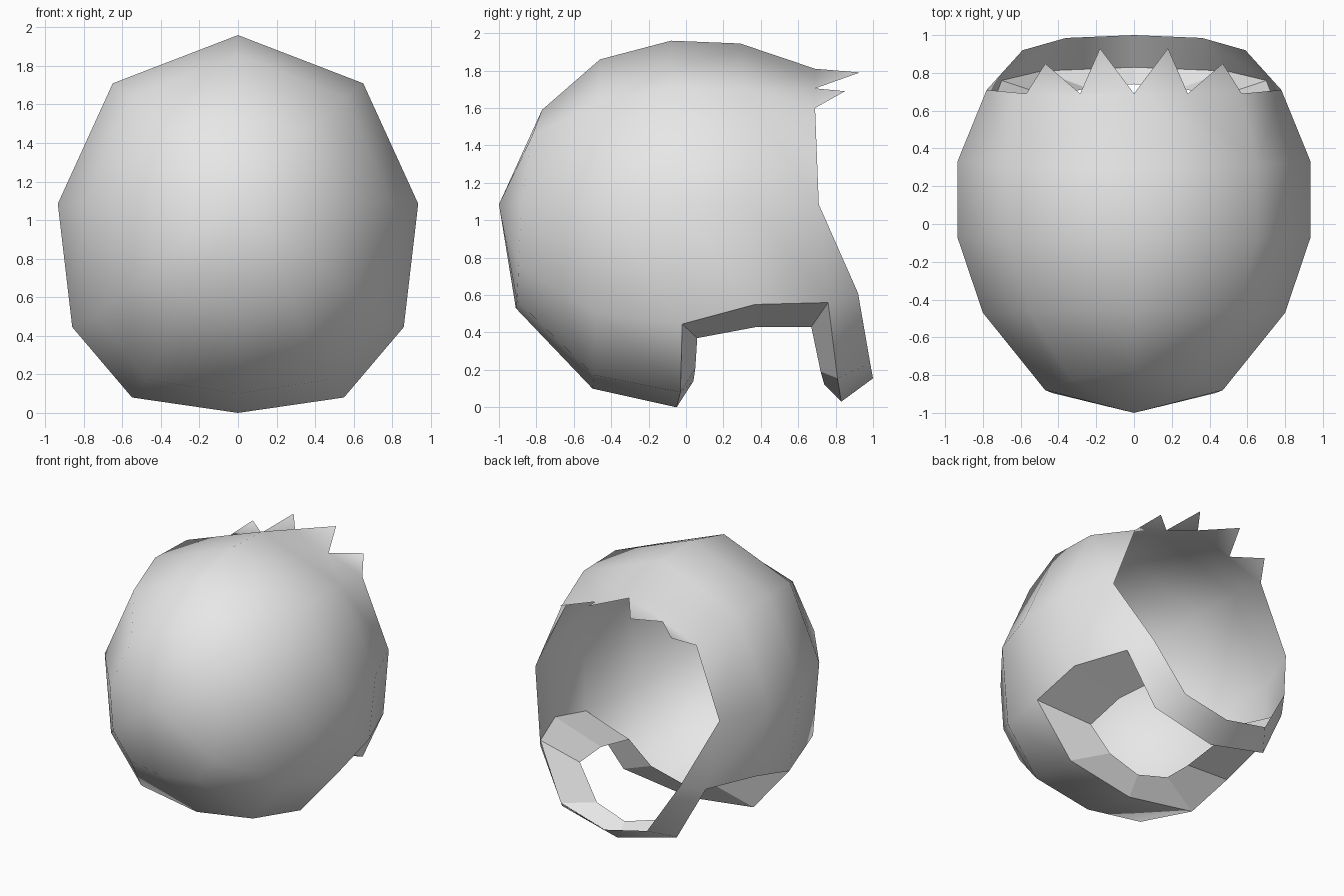
import bpy
import bmesh

if "Cube" in bpy.data.objects:
    bpy.data.objects.remove(bpy.data.objects["Cube"])

MID_Z = 1.085  # height of the widest line

grey = bpy.data.materials.new("light grey")
grey.diffuse_color = (0.8, 0.8, 0.8, 1.0)
grey.use_nodes = True
grey.node_tree.nodes["Principled BSDF"].inputs["Base Color"].default_value = grey.diffuse_color


def half_ring(width, z_top, z_bot, y_top, y_mid, y_bot):
    """Right half of a ten-sided ring around the y axis, from top to bottom."""
    up, down = z_top - MID_Z, MID_Z - z_bot
    return [
        (0, y_top, z_top),
        (0.695 * width, (y_top + y_mid) / 2, MID_Z + 0.714 * up),
        (width, y_mid, MID_Z),
        (0.92 * width, y_mid + (y_bot - y_mid) * 0.5, MID_Z - 0.59 * down),
        (0.59 * width, y_mid + (y_bot - y_mid) * 0.8, MID_Z - 0.926 * down),
        (0, y_bot, z_bot),
    ]


def make_part(name, faces, smooth):
    """Build the right half from corner lists, then mirror it across x."""
    bm = bmesh.new()
    for corners in faces:
        bm.faces.new([bm.verts.new(p) for p in corners]).smooth = smooth
    bmesh.ops.remove_doubles(bm, verts=bm.verts[:], dist=0.001)
    mesh = bpy.data.meshes.new(name)
    bm.to_mesh(mesh)
    bm.free()
    mesh.materials.append(grey)
    obj = bpy.data.objects.new(name, mesh)
    bpy.context.collection.objects.link(obj)
    mirror = obj.modifiers.new("mirror", 'MIRROR')
    mirror.use_axis[0] = True
    mirror.use_clip = True
    mirror.merge_threshold = 0.001


def bridge(a, b, start, end):
    return [(a[i], a[i + 1], b[i + 1], b[i]) for i in range(start, end)]


# Rings from the closed front towards the open back
pole = (0, -1.0, MID_Z)
r1 = half_ring(0.47, 1.59, 0.53, -0.77, -0.88, -0.91)
r2 = half_ring(0.80, 1.86, 0.10, -0.46, -0.47, -0.50)
r3 = half_ring(0.935, 1.96, 0.0, -0.08, -0.07, -0.05)
r3[3], r3[4] = (0.86, -0.02, 0.445), (0.55, -0.03, 0.08)
r4 = half_ring(0.935, 1.945, 0.18, 0.29, 0.33, 0.41)
r4[3] = (0.85, 0.37, 0.55)
# Edge ring of the face opening, with the lower part behind the neck hole
r5 = half_ring(0.78, 1.81, 0.2, 0.69, 0.71, 0.81)
r5[1] = (0.57, 0.69, 1.60)
r5[3:] = [(0.70, 0.76, 0.56), (0.49, 0.81, 0.155), (0, 0.83, 0.03)]
chin = r5[:3] + [(0.59, 0.92, 0.61), (0.36, 0.985, 0.235), (0, 1.0, 0.155)]

# Rounded shell
shell = [(pole, r1[i + 1], r1[i]) for i in range(5)]
shell += bridge(r1, r2, 0, 5) + bridge(r2, r3, 0, 5)
shell += bridge(r3, r4, 0, 3) + bridge(r4, r5, 1, 3)
brow = (0.285, 0.69, 1.705)
shell.append((r4[0], r4[1], r5[1], brow, r5[0]))

# Chin strap below the face opening
shell.append((r5[2], r5[3], chin[3]))
shell += bridge(r5, chin, 3, 5)

# Pointed fringe over the face opening
shell.append((r5[0], brow, (0.18, 0.93, 1.79)))
shell.append((brow, r5[1], (0.47, 0.85, 1.69)))
make_part("shell", shell, True)

# Flat-faced rim turned in around the neck hole
outer = [r3[5], r3[4], r3[3], r4[3], r5[3], r5[4], r5[5]]
inner = [(0, 0.04, 0.14), (0.26, 0.05, 0.21), (0.44, 0.06, 0.37),
         (0.455, 0.38, 0.43), (0.43, 0.67, 0.43), (0.25, 0.72, 0.19),
         (0, 0.74, 0.12)]
make_part("neck_rim", bridge(inner, outer, 0, 6), False)
